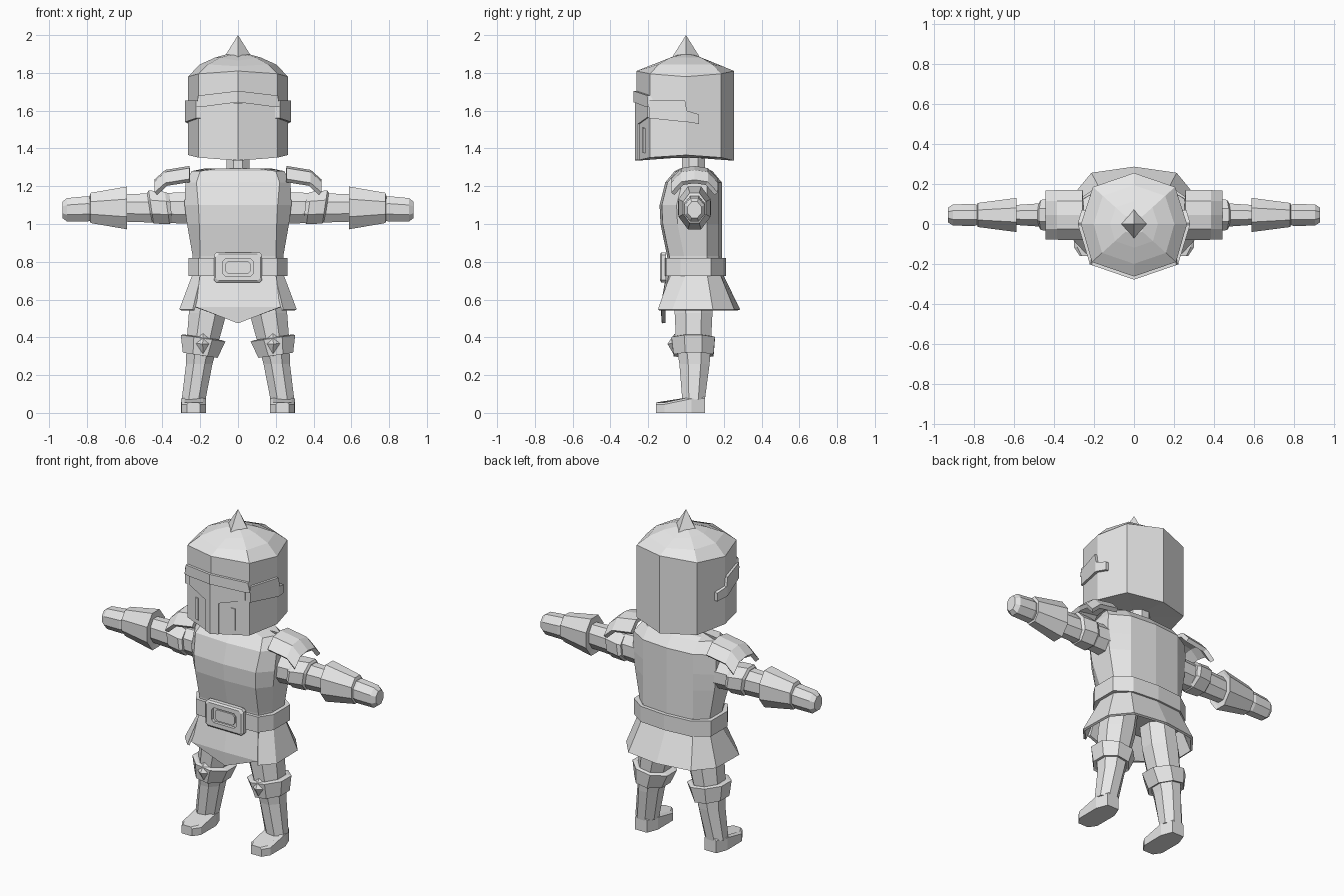
import bpy, bmesh, math

cube = bpy.data.objects.get("Cube")
if cube:
    bpy.data.objects.remove(cube, do_unlink=True)

GREY = (0.8, 0.8, 0.8, 1)
metal = bpy.data.materials.new("light grey")
metal.use_nodes = True
metal.diffuse_color = GREY
metal.node_tree.nodes["Principled BSDF"].inputs["Base Color"].default_value = GREY


def make(name, verts, faces, mirror=False, thick=0):
    mesh = bpy.data.meshes.new(name)
    mesh.from_pydata(verts, [], faces)
    bm = bmesh.new()
    bm.from_mesh(mesh)
    bmesh.ops.recalc_face_normals(bm, faces=bm.faces)
    bm.to_mesh(mesh)
    bm.free()
    mesh.materials.append(metal)
    ob = bpy.data.objects.new(name, mesh)
    bpy.context.collection.objects.link(ob)
    if thick:
        mod = ob.modifiers.new("Thickness", 'SOLIDIFY')
        mod.thickness = thick
        mod.offset = 0
    if mirror:
        ob.modifiers.new("Mirror", 'MIRROR').use_clip = True
    return ob


def loft(name, rings, mirror=False, closed=True, thick=0):
    """Skin a row of rings; closed rings get end caps."""
    n = len(rings[0])
    verts = [p for r in rings for p in r]
    faces = []
    for k in range(len(rings) - 1):
        for i in range(n if closed else n - 1):
            j = (i + 1) % n
            faces.append((k*n + i, k*n + j, k*n + n + j, k*n + n + i))
    if closed and not thick:
        faces.append(tuple(range(n)))
        faces.append(tuple(range(len(verts) - n, len(verts))))
    return make(name, verts, faces, mirror, thick)


def oval(a, b, ra, rb, n=8):
    """Flat-sided polygon fitting a box of half sizes ra, rb."""
    k = 1 / math.cos(math.pi / n)
    angles = [2 * math.pi * (i + 0.5) / n for i in range(n)]
    return [(a + ra*k*math.cos(t), b + rb*k*math.sin(t)) for t in angles]


def upright(z, x, y, rx, ry, tilt=0):
    return [(px, py, z + tilt * (px - x)) for px, py in oval(x, y, rx, ry)]


def sideways(x, ry, rz, z=1.085, lean=0, n=8):
    return [(x + lean * (pz - z), py, pz) for py, pz in oval(0.045, z, ry, rz, n)]


def both(half):
    """Complete a half outline, running from front to back, across x = 0."""
    return half + [(-p[0],) + tuple(p[1:]) for p in half[-2:0:-1]]


# Helmet shell and dome
def shell(scale, front, corner, side, back):
    plan = [(0, -0.262, front), (0.21, -0.19, corner), (0.265, 0, side),
            (0.205, 0.185, corner), (0, 0.255, back)]
    return both([(x * scale, y * scale, z) for x, y, z in plan])


loft("helmet", [shell(0.3, 1.35, 1.35, 1.35, 1.35),
                shell(1, 1.335, 1.352, 1.365, 1.335),
                shell(1, 1.81, 1.795, 1.78, 1.81),
                shell(0.76, 1.835, 1.845, 1.845, 1.835),
                shell(0.45, 1.865, 1.88, 1.882, 1.865),
                shell(0.2, 1.893, 1.895, 1.9, 1.893)])
make("helmet_spike",
     [(0.075, 0, 1.88), (0, 0.075, 1.88), (-0.075, 0, 1.88), (0, -0.075, 1.88), (0, 0, 2)],
     [(0, 1, 4), (1, 2, 4), (2, 3, 4), (3, 0, 4), (3, 2, 1, 0)])


# Visor plates follow the angled face of the helmet
def face_plate(name, outline, out):
    def layer(d):
        return [(x, -0.262 + 0.345 * x - d, z) for x, z in outline]
    loft(name, [layer(-0.01), layer(out)], mirror=True)


face_plate("brow", [(0, 1.645), (0, 1.705), (0.21, 1.68), (0.222, 1.62), (0.19, 1.62)], 0.016)
face_plate("visor_cross", [(0, 1.337), (0, 1.64), (0.19, 1.65), (0.19, 1.565),
                           (0.045, 1.53), (0.045, 1.34)], 0.008)
face_plate("breathing_slot", [(0.11, 1.375), (0.11, 1.51), (0.135, 1.506), (0.135, 1.375)], 0.006)
loft("visor_hinge", [[(x, y, lo), (x, y, hi), (x - 0.03, y, hi), (x - 0.03, y, lo)]
                     for x, y, lo, hi in [(0.222, -0.195, 1.56, 1.655),
                                          (0.28, -0.005, 1.54, 1.655),
                                          (0.28, 0.005, 1.54, 1.6),
                                          (0.262, 0.07, 1.53, 1.58)]], mirror=True)

# Torso, neck and belt
def section(z, front, side, yf, yb):
    return both([(x, y, z) for x, y in
                 [(0, yf), (front, yf + 0.012), (side, yf + 0.09),
                  (side, yb - 0.08), (0.17, yb - 0.015), (0, yb)]])


loft("neck", [upright(z, 0, 0.04, 0.06, 0.06) for z in (1.26, 1.38)])
loft("torso", [section(0.66, 0.2, 0.235, -0.085, 0.19),
               section(0.83, 0.2, 0.24, -0.1, 0.19),
               section(1.0, 0.205, 0.27, -0.135, 0.19),
               section(1.1, 0.21, 0.283, -0.14, 0.19),
               section(1.22, 0.22, 0.278, -0.11, 0.19),
               section(1.28, 0.2, 0.245, -0.06, 0.14),
               section(1.295, 0.1, 0.12, -0.03, 0.11)])
loft("belt", [section(z, 0.21, 0.262, -0.118, 0.212) for z in (0.725, 0.82)])


# Buckle: a frame with chamfered corners around a plate
def rim(w, h, y, c=0.014):
    half = [(w - c, h), (w, h - c), (w, c - h), (w - c, -h)]
    return [(x, y, 0.77 + z) for x, z in half + [(-x, z) for x, z in half[::-1]]]


frame = [rim(0.128, 0.08, -0.105), rim(0.128, 0.08, -0.13), rim(0.118, 0.07, -0.138),
         rim(0.082, 0.045, -0.138), rim(0.082, 0.045, -0.12)]
loft("buckle", frame)
loft("buckle_tongue", [rim(0.066, 0.034, -0.11), rim(0.066, 0.034, -0.13)])

# Skirt wraps the sides and back, with a pointed flap at the front
def hem(z, plan):
    half = [(x, y, z) for x, y in plan]
    return half + [(-x, y, z) for x, y, z in half[-2::-1]]


loft("skirt", [hem(0.73, [(0.19, -0.08), (0.235, 0), (0.235, 0.11), (0.17, 0.175), (0, 0.19)]),
               hem(0.545, [(0.235, -0.145), (0.305, -0.07), (0.3, 0.14), (0.21, 0.25), (0, 0.28)])],
     closed=False, thick=0.014)
make("front_flap", [(0, -0.095, 0.73), (0.2, -0.08, 0.73), (0.225, -0.12, 0.56),
                    (0, -0.118, 0.475), (0, -0.125, 0.56)],
     [(0, 4, 2, 1), (4, 3, 2)], mirror=True, thick=0.02)

# Arms, armour bands, gauntlets and hands
loft("arm", [sideways(0.2, 0.075, 0.085), sideways(0.36, 0.065, 0.08),
             sideways(0.62, 0.048, 0.072)], mirror=True)
loft("elbow_band", [sideways(0.355, 0.078, 0.075, lean=0.1),
                    sideways(0.375, 0.088, 0.085, lean=0.15),
                    sideways(0.46, 0.075, 0.088, 1.09, 0.15),
                    sideways(0.47, 0.06, 0.075, 1.09, 0.15)], mirror=True)
loft("gauntlet", [sideways(0.592, 0.07, 0.09), sideways(0.588, 0.085, 0.113),
                  sideways(0.78, 0.06, 0.08), sideways(0.785, 0.045, 0.065)], mirror=True)
loft("hand", [sideways(0.77, 0.046, 0.062, 1.08), sideways(0.8, 0.056, 0.067, 1.08),
              sideways(0.905, 0.052, 0.062, 1.075), sideways(0.93, 0.036, 0.043, 1.075)],
     mirror=True)

# Shoulder plates arch over the arms
loft("shoulder_plate", [[(x, -0.07, z - 0.065), (x, -0.02, z - 0.01), (x, 0.045, z),
                         (x, 0.11, z - 0.01), (x, 0.16, z - 0.065)]
                        for x, z in [(0.255, 1.295), (0.38, 1.275), (0.435, 1.225)]],
     mirror=True, closed=False, thick=0.025)

# Legs, knee guards and boots
loft("leg", [upright(0.68, 0.135, 0.04, 0.095, 0.1),
             upright(0.53, 0.16, 0.04, 0.1, 0.1),
             upright(0.36, 0.19, 0.04, 0.083, 0.092),
             upright(0.26, 0.205, 0.045, 0.07, 0.08),
             upright(0.07, 0.235, 0.04, 0.063, 0.06)], mirror=True)
loft("knee_guard", [upright(0.31, 0.2, 0.04, 0.08, 0.095, 0.15),
                    upright(0.305, 0.2, 0.04, 0.092, 0.106, 0.15),
                    upright(0.395, 0.185, 0.038, 0.118, 0.115, 0.15),
                    upright(0.4, 0.185, 0.038, 0.1, 0.1, 0.15)], mirror=True)
make("knee_boss", [(0.12, -0.05, 0.365), (0.185, -0.06, 0.3), (0.255, -0.05, 0.37),
                   (0.185, -0.06, 0.42), (0.187, -0.098, 0.365)],
     [(0, 1, 4), (1, 2, 4), (2, 3, 4), (3, 0, 4), (3, 2, 1, 0)], mirror=True)


def sole(z, grow, toe_z):
    plan = [(0.035, -0.16), (0.065, -0.115), (0.066, 0.03), (0.04, 0.1)]
    half = [(x * grow, y, toe_z if y < -0.1 else z) for x, y in plan]
    return [(0.235 + x, y, h) for x, y, h in half + [(-x, y, h) for x, y, h in half[::-1]]]


loft("boot", [sole(0, 1, 0), sole(0.075, 1, 0.045), sole(0.085, 0.75, 0.055)], mirror=True)
